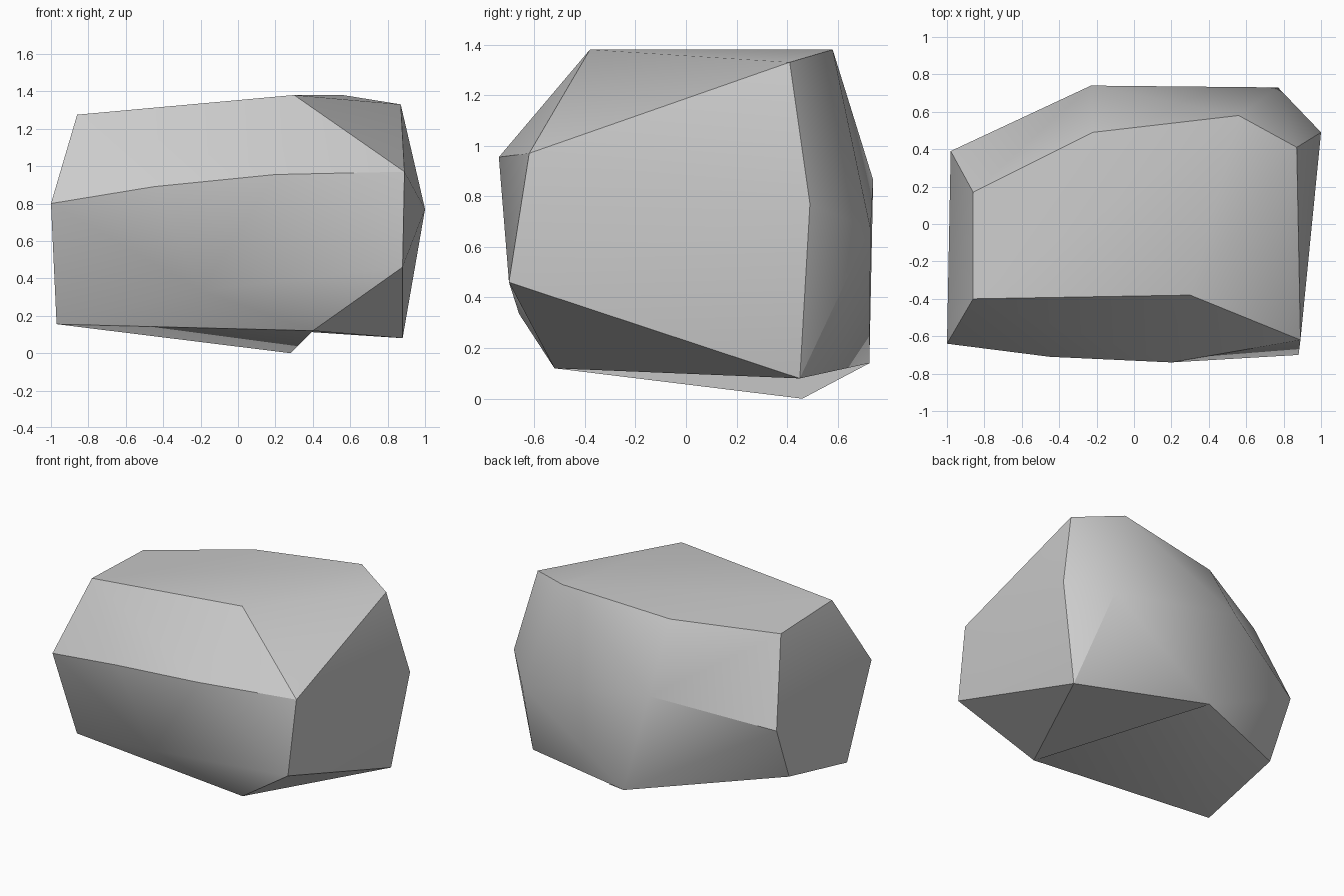
import bpy
import bmesh

# Remove the default object
default_cube = bpy.data.objects.get("Cube")
if default_cube:
    bpy.data.objects.remove(default_cube, do_unlink=True)

# Corner points of the boulder
corners = {
    "right_tip": (-1, -.64, .8),
    "top_front_right": (-.86, -.4, 1.275),
    "top_back_right": (-.86, .17, 1.255),
    "side_back_right": (-.98, .39, .685),
    "low_back_right": (-.955, .215, .29),
    "low_front_right": (-.97, -.41, .155),
    "top_back_middle": (-.22, .49, 1.31),
    "back_middle": (-.23, .74, .865),
    "low_back_middle": (-.02, .725, .14),
    "top_back_left": (.56, .58, 1.38),
    "side_back_left": (.77, .73, .67),
    "left_tip": (1, .49, .77),
    "top_left": (.87, .41, 1.33),
    "top_front": (.3, -.38, 1.38),
    "side_front_left": (.89, -.62, .97),
    "front_middle": (.2, -.74, .955),
    "front_right": (-.45, -.71, .89),
    "low_front_left": (.88, -.7, .46),
    "belly_front": (-.2, -.66, .335),
    "foot_front": (.4, -.52, .12),
    "foot_left": (.88, .45, .08),
}

# Solid boulder wrapped around the corners
bm = bmesh.new()
point = {name: bm.verts.new(co) for name, co in corners.items()}
hull = bmesh.ops.convex_hull(bm, input=list(bm.verts))
inner = [v for v in bm.verts if not v.link_faces]
bmesh.ops.delete(bm, geom=inner, context="VERTS")

# Underside: a low ridge that overhangs a shallow undercut on the left
front, left = point["foot_front"], point["foot_left"]
back, right = point["low_back_middle"], point["low_front_right"]
underside = {front, left, back, right}
flat_faces = [f for f in bm.faces if set(f.verts) <= underside]
bmesh.ops.delete(bm, geom=flat_faces, context="FACES_ONLY")
ridge = bm.verts.new((.28, .46, 0))
for triangle in ((front, left, back), (front, back, ridge),
                 (right, front, ridge), (right, ridge, back)):
    bm.faces.new(triangle)
bmesh.ops.delete(bm, geom=[e for e in bm.edges if not e.link_faces], context="EDGES")
bmesh.ops.recalc_face_normals(bm, faces=list(bm.faces))

mesh = bpy.data.meshes.new("boulder")
bm.to_mesh(mesh)
bm.free()
boulder = bpy.data.objects.new("boulder", mesh)
bpy.context.collection.objects.link(boulder)

# Plain stone colour
stone = bpy.data.materials.new("stone_grey")
stone.use_nodes = True
colour = (.6, .6, .6, 1)
stone.diffuse_color = colour
stone.node_tree.nodes["Principled BSDF"].inputs["Base Color"].default_value = colour
mesh.materials.append(stone)

# Soft shading over the shallow facets, crisp main edges
bpy.ops.object.select_all(action="DESELECT")
boulder.select_set(True)
bpy.context.view_layer.objects.active = boulder
bpy.ops.object.shade_smooth_by_angle(angle=.52)
